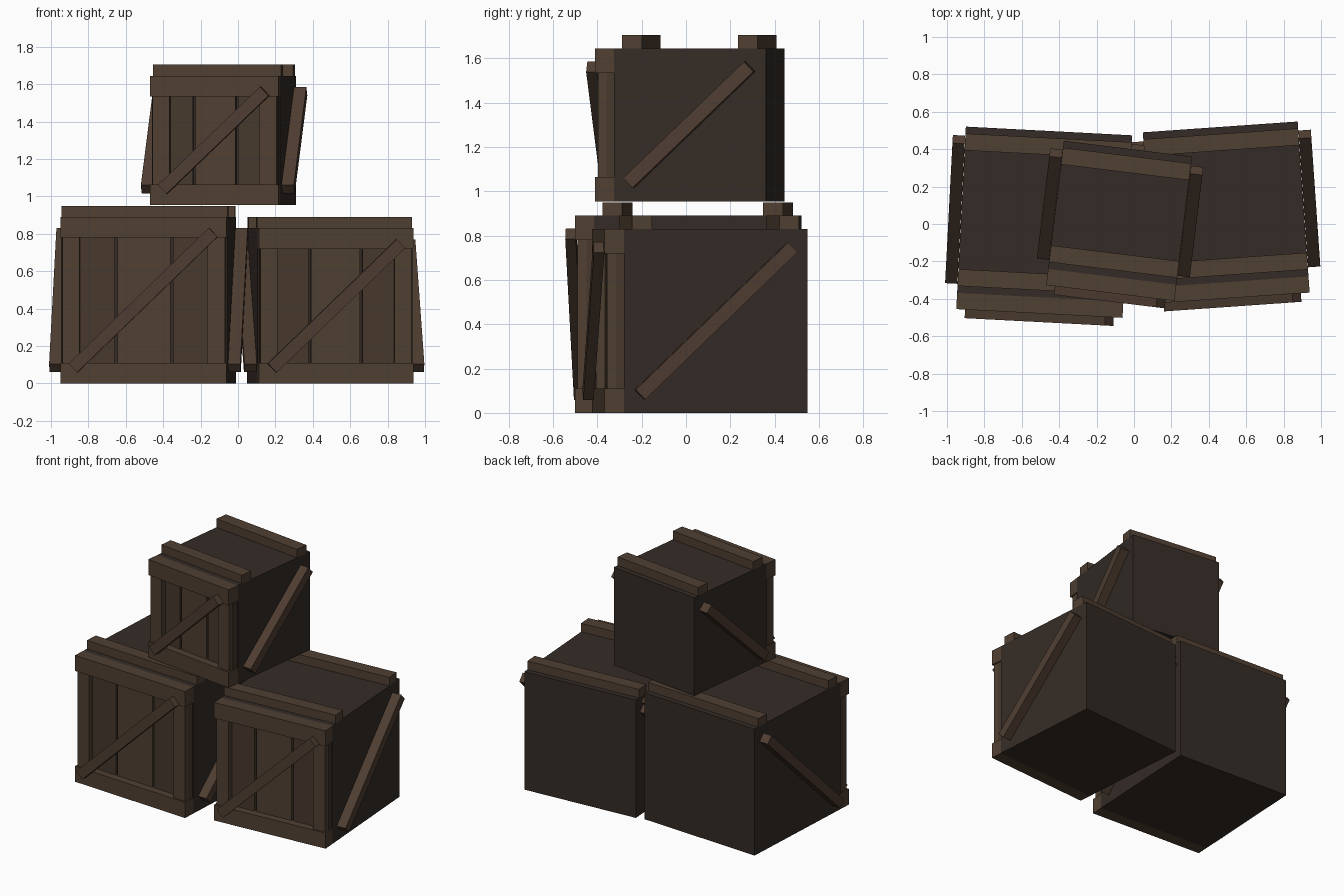
import bpy, bmesh
from math import radians, atan2, hypot
from mathutils import Matrix, Vector

if "Cube" in bpy.data.objects:
    bpy.data.objects.remove(bpy.data.objects["Cube"])


def material(name, rgb):
    m = bpy.data.materials.new(name)
    m.diffuse_color = (*rgb, 1)
    m.use_nodes = True
    m.node_tree.nodes["Principled BSDF"].inputs["Base Color"].default_value = m.diffuse_color
    return m


CORE = material("dark_wood", (0.034, 0.024, 0.019))
WOOD = material("wood", (0.080, 0.050, 0.031))
SHADE = material("shaded_wood", (0.062, 0.040, 0.026))
BRACE = material("brace_wood", (0.078, 0.047, 0.031))


def box(name, size, loc, mat, frame, tilt=Matrix()):
    """Box of given size, tilted, placed at loc inside a crate's frame."""
    bm = bmesh.new()
    bmesh.ops.create_cube(bm, size=1, matrix=Matrix.Diagonal((*size, 1)))
    me = bpy.data.meshes.new(name)
    bm.to_mesh(me)
    bm.free()
    me.materials.append(mat)
    ob = bpy.data.objects.new(name, me)
    ob.matrix_world = frame @ Matrix.Translation(Vector(loc)) @ tilt
    bpy.context.collection.objects.link(ob)
    return ob


def crate(name, s, centre, base, angle):
    """Cube crate of side s; local origin is the middle of its underside."""
    f = Matrix.Translation((*centre, base)) @ Matrix.Rotation(radians(angle), 4, 'Z')
    h = s / 2
    rail, depth = 0.11, 0.087

    # solid body
    box(name + "_body", (s, s, s), (0, 0, h), CORE, f)

    # three front planks with narrow gaps
    for i in (-1, 0, 1):
        box(name + "_front_plank", (s / 3 - 0.014, 0.035, s - 0.04),
            (i * s / 3, -h - 0.0175, h), SHADE if i else WOOD, f)

    # corner posts, horizontal front rails and top battens
    for d in (-1, 1):
        box(name + "_corner_post", (0.092, 0.04, s - 0.04),
            (d * (h - 0.056), -h - 0.055, h), WOOD, f)
        box(name + "_front_rail", (s, depth, rail),
            (0, -h - depth / 2, h + d * (h - rail / 2)), WOOD, f)
        box(name + "_top_batten", (s, 0.09, 0.06),
            (0, d * (h - 0.082), s + 0.03), WOOD, f)

    # diagonal braces on the front and both sides
    run, rise = s - 0.14, s - 0.165
    length, slope = hypot(run, rise), atan2(rise, run)
    box(name + "_front_brace", (length, 0.048, 0.066),
        (0, -h - depth - 0.022, h), BRACE, f, Matrix.Rotation(-slope, 4, 'Y'))
    for d in (-1, 1):
        box(name + "_side_brace", (0.066, length, 0.062),
            (d * (h + 0.034), 0, h), BRACE, f, Matrix.Rotation(slope, 4, 'X'))


crate("left_crate", 0.89, (-0.478, 0.053), 0, -3)
crate("right_crate", 0.83, (0.49, 0.105), 0, 4)
crate("top_crate", 0.69, (-0.0745, 0.06), 0.955, -7)
